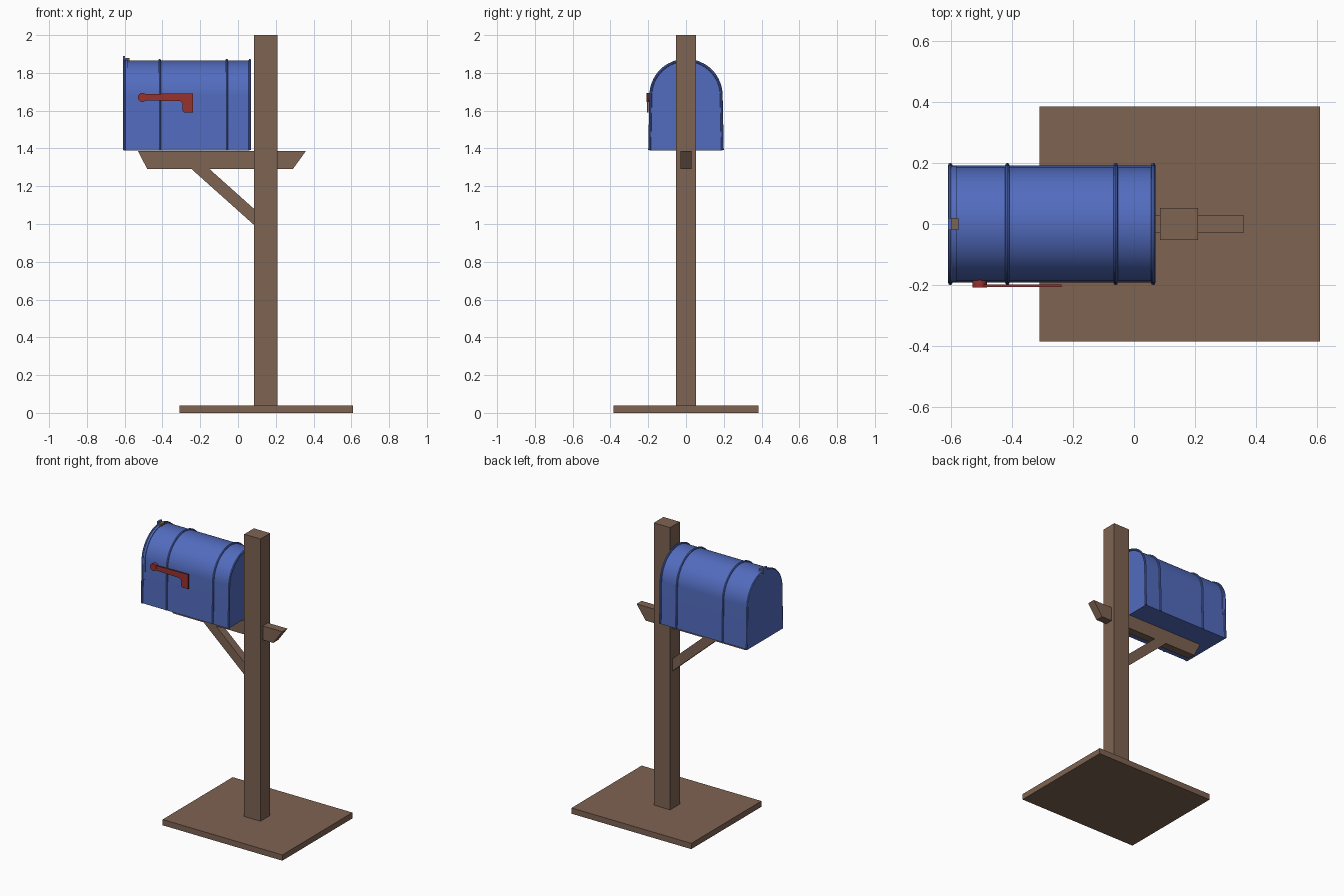
import bpy, bmesh
from math import pi, sin, cos
from mathutils import Vector

if "Cube" in bpy.data.objects:
    bpy.data.objects.remove(bpy.data.objects["Cube"])


def material(name, rgb):
    m = bpy.data.materials.new(name)
    m.use_nodes = True
    m.diffuse_color = (*rgb, 1)
    m.node_tree.nodes["Principled BSDF"].inputs["Base Color"].default_value = (*rgb, 1)
    return m


BROWN = material("wood brown", (0.21, 0.125, 0.085))
BLUE = material("box blue", (0.085, 0.15, 0.52))
RED = material("flag red", (0.31, 0.032, 0.03))

SPRING, FLOOR = 1.68, 1.39   # arch springing height and underside of the box


def prism(name, points, depth, mat):
    """Solid made by sweeping a closed outline along the vector depth."""
    bm = bmesh.new()
    face = bm.faces.new([bm.verts.new(p) for p in points])
    ext = bmesh.ops.extrude_face_region(bm, geom=[face])["geom"]
    bmesh.ops.translate(bm, vec=depth,
                        verts=[v for v in ext if isinstance(v, bmesh.types.BMVert)])
    bmesh.ops.recalc_face_normals(bm, faces=bm.faces[:])
    me = bpy.data.meshes.new(name)
    bm.to_mesh(me)
    bm.free()
    me.materials.append(mat)
    ob = bpy.data.objects.new(name, me)
    bpy.context.collection.objects.link(ob)
    return ob


def board(name, xz, y0, y1, mat):
    return prism(name, [(x, y0, z) for x, z in xz], Vector((0, y1 - y0, 0)), mat)


def block(name, x0, x1, y0, y1, z0, z1, mat):
    return board(name, [(x0, z0), (x1, z0), (x1, z1), (x0, z1)], y0, y1, mat)


def select(ob):
    bpy.ops.object.select_all(action="DESELECT")
    ob.select_set(True)
    bpy.context.view_layer.objects.active = ob


def smooth(ob):
    select(ob)
    bpy.ops.object.shade_smooth_by_angle(angle=0.6)


def arch(x, r, bottom=FLOOR, flare=0.006, steps=32):
    """Round-topped outline in the yz plane, slightly wider at the foot."""
    curve = [(x, r * cos(pi * i / steps), SPRING + r * sin(pi * i / steps))
             for i in range(steps + 1)]
    return [(x, r + flare, bottom)] + curve + [(x, -r - flare, bottom)]


def arch_solid(name, x0, x1, r, bottom=FLOOR, flare=0.006):
    smooth(prism(name, arch(x0, r, bottom, flare), Vector((x1 - x0, 0, 0)), BLUE))


def arch_rib(name, x, r, thick):
    """Round bead following the arch from foot to foot."""
    cu = bpy.data.curves.new(name, "CURVE")
    cu.dimensions = "3D"
    cu.bevel_depth = thick
    cu.bevel_resolution = 2
    cu.use_fill_caps = True
    points = arch(x, r, FLOOR + 0.002)
    sp = cu.splines.new("POLY")
    sp.points.add(len(points) - 1)
    for p, co in zip(sp.points, points):
        p.co = (*co, 1)
    cu.materials.append(BLUE)
    ob = bpy.data.objects.new(name, cu)
    bpy.context.collection.objects.link(ob)
    select(ob)
    bpy.ops.object.convert(target="MESH")
    smooth(bpy.context.object)


# Wooden stand
block("base_plate", -0.31, 0.61, -0.385, 0.385, 0, 0.04, BROWN)
block("post", 0.085, 0.21, -0.053, 0.053, 0.04, 2.0, BROWN)
board("cross_beam", [(-0.53, 1.387), (0.36, 1.387), (0.29, 1.29), (-0.48, 1.29)],
      -0.028, 0.028, BROWN)
board("brace", [(-0.245, 1.29), (-0.15, 1.29), (0.085, 1.08), (0.085, 0.995)],
      -0.028, 0.028, BROWN)

# Box shell with its door and the door's overlapping collar
arch_solid("box_body", -0.6, 0.06, 0.185)
arch_solid("door_collar", -0.6, -0.582, 0.19, bottom=1.56, flare=0.002)
arch_solid("door", -0.607, -0.598, 0.192, flare=0.002)

# Raised beads around the shell
for name, x in (("door_rim", -0.602), ("front_rib", -0.415),
                ("rear_rib", -0.06), ("back_rim", 0.063)):
    arch_rib(name, x, 0.187, 0.007)

# Latch on top of the door
block("latch_plate", -0.598, -0.575, -0.02, 0.02, 1.862, 1.88, BROWN)
block("latch_tab", -0.61, -0.597, -0.02, 0.02, 1.85, 1.89, BLUE)

# Signal flag on the right side
board("flag_arm", [(-0.51, 1.655), (-0.305, 1.65), (-0.293, 1.638), (-0.293, 1.6),
                   (-0.285, 1.59), (-0.238, 1.59), (-0.238, 1.692), (-0.51, 1.688)],
      -0.207, -0.199, RED)
smooth(board("flag_pivot", [(-0.506 + 0.024 * cos(pi * i / 8), 1.67 + 0.024 * sin(pi * i / 8))
                            for i in range(16)], -0.208, -0.183, RED))
